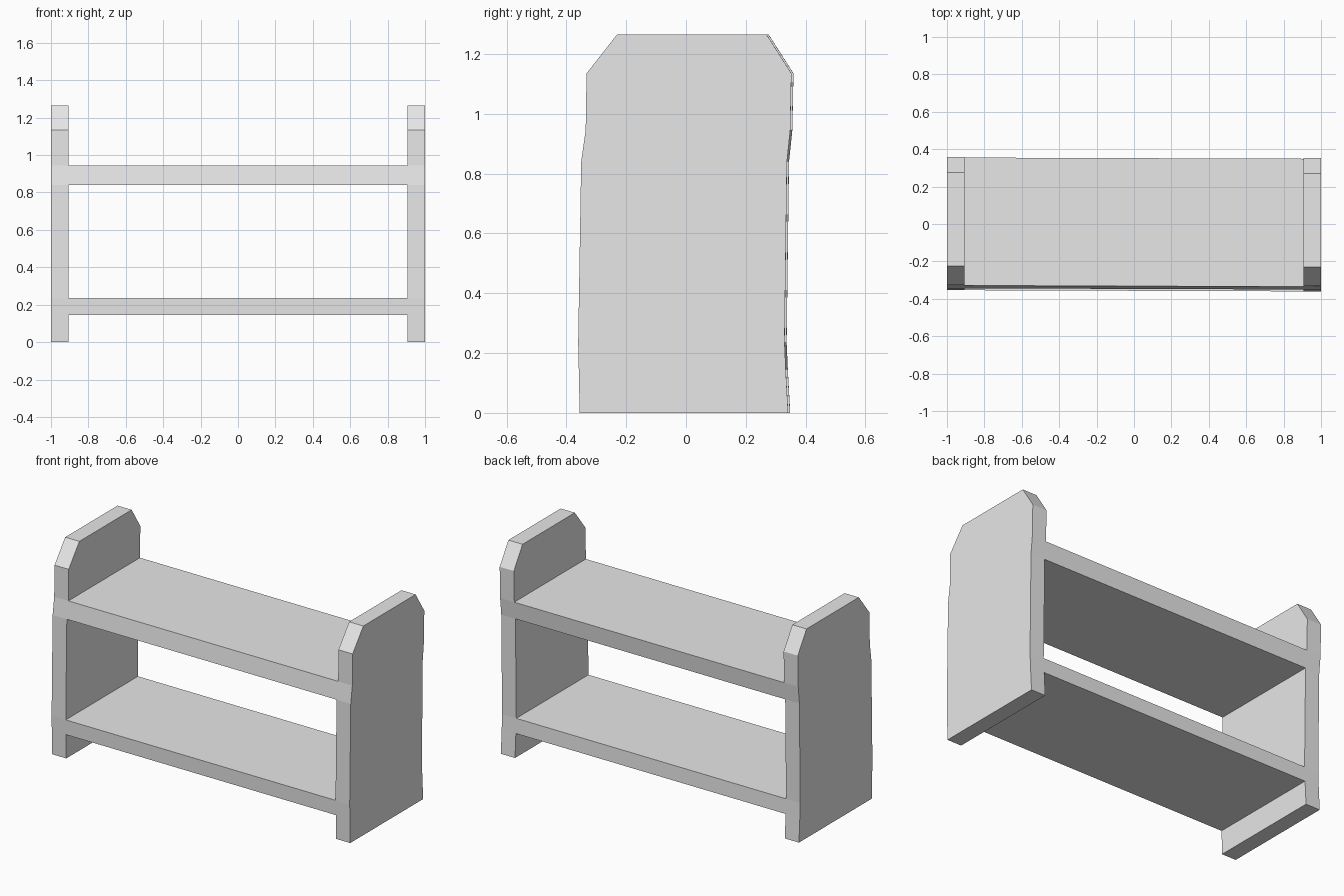
import bpy
import bmesh

cube = bpy.data.objects.get("Cube")
if cube:
    bpy.data.objects.remove(cube, do_unlink=True)

# One plain grey for the whole piece
grey = bpy.data.materials.new("light_grey")
grey.use_nodes = True
colour = (0.8, 0.8, 0.8, 1.0)
grey.diffuse_color = colour
grey.node_tree.nodes["Principled BSDF"].inputs["Base Color"].default_value = colour

# Side outline: height, front edge, back edge
OUTLINE = [
    (0.0, -0.352, 0.345),
    (0.145, -0.355, 0.337),
    (0.235, -0.357, 0.333),
    (0.84, -0.347, 0.341),
    (0.945, -0.332, 0.352),
    (1.135, -0.329, 0.356),
    (1.265, -0.227, 0.273),
]
INNER, OUTER = 0.905, 1.0
SKEW = -0.0035  # slight drift in depth from one end to the other


def extrude_outline(name, rows, x0, x1):
    """Closed solid from a side outline, run along x."""
    loop = [(f, z) for z, f, b in rows] + [(b, z) for z, f, b in reversed(rows)]
    bm = bmesh.new()
    ends = [[bm.verts.new((x, y + SKEW * x, z)) for y, z in loop] for x in (x0, x1)]
    for ring in ends:
        bm.faces.new(ring)
    n = len(loop)
    for i in range(n):
        j = (i + 1) % n
        bm.faces.new((ends[0][i], ends[0][j], ends[1][j], ends[1][i]))
    bmesh.ops.recalc_face_normals(bm, faces=bm.faces)
    mesh = bpy.data.meshes.new(name)
    bm.to_mesh(mesh)
    bm.free()
    mesh.materials.append(grey)
    obj = bpy.data.objects.new(name, mesh)
    bpy.context.collection.objects.link(obj)
    return obj


# End panels with chamfered tops
extrude_outline("left_end_panel", OUTLINE, INNER, OUTER)
extrude_outline("right_end_panel", OUTLINE, -OUTER, -INNER)

# Shelves, flush with the panel edges
extrude_outline("lower_shelf", OUTLINE[1:3], -INNER, INNER)
extrude_outline("upper_shelf", OUTLINE[3:5], -INNER, INNER)
